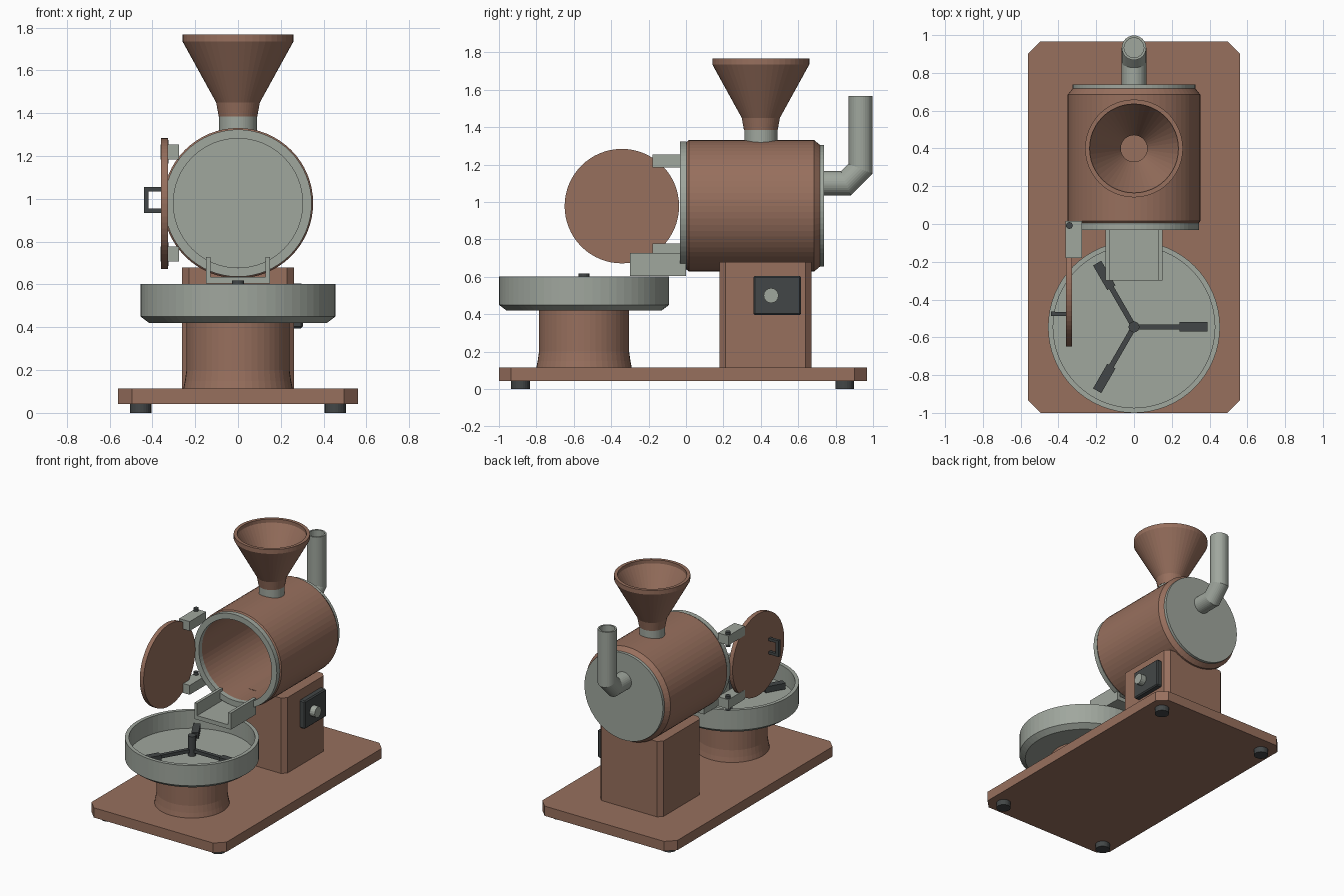
import bpy, bmesh
from math import sin, cos, pi, radians
from mathutils import Matrix, Vector

cube = bpy.data.objects.get("Cube")
if cube:
    bpy.data.objects.remove(cube, do_unlink=True)


def material(name, rgb):
    m = bpy.data.materials.new(name)
    m.use_nodes = True
    m.diffuse_color = (*rgb, 1)
    m.node_tree.nodes["Principled BSDF"].inputs["Base Color"].default_value = (*rgb, 1)
    return m


COPPER = material("copper_brown", (0.31, 0.16, 0.11))
STEEL = material("steel_grey", (0.35, 0.385, 0.34))
DARK = material("dark_grey", (0.055, 0.062, 0.063))

AXES = {"z": Matrix(), "y": Matrix.Rotation(-pi / 2, 4, "X"), "x": Matrix.Rotation(pi / 2, 4, "Y")}


def finish(name, bm, mat):
    bmesh.ops.recalc_face_normals(bm, faces=bm.faces)
    mesh = bpy.data.meshes.new(name)
    bm.to_mesh(mesh)
    bm.free()
    mesh.materials.append(mat)
    obj = bpy.data.objects.new(name, mesh)
    bpy.context.scene.collection.objects.link(obj)
    return obj


def skin(bm, rings, closed=False):
    """Bridge rings of vertices; a ring of one vertex is a tip."""
    pairs = list(zip(rings, rings[1:]))
    if closed:
        pairs.append((rings[-1], rings[0]))
    for a, b in pairs:
        n = max(len(a), len(b))
        for i in range(n):
            j = (i + 1) % n
            quad = [a[i % len(a)], a[j % len(a)], b[j % len(b)], b[i % len(b)]]
            bm.faces.new(list(dict.fromkeys(quad)))


def lathe(name, profile, mat, at=(0, 0, 0), axis="z", seg=48, closed=False):
    """Turn (radius, height) points around an axis."""
    bm = bmesh.new()
    rings = []
    for r, h in profile:
        n = seg if r else 1
        rings.append([bm.verts.new((r * cos(2 * pi * i / n), r * sin(2 * pi * i / n), h)) for i in range(n)])
    skin(bm, rings, closed)
    bm.transform(Matrix.Translation(at) @ AXES[axis])
    return finish(name, bm, mat)


def cylinder(name, r, lo, hi, mat, at=(0, 0, 0), axis="z", seg=48):
    return lathe(name, [(0, lo), (r, lo), (r, hi), (0, hi)], mat, at, axis, seg)


def box(name, lo, hi, mat, chamfer=0, upright_only=True, turn=None):
    lo, hi = Vector(lo), Vector(hi)
    bm = bmesh.new()
    bmesh.ops.create_cube(bm, size=1)
    bm.transform(Matrix.Translation((lo + hi) / 2) @ Matrix.Diagonal((*(hi - lo), 1)))
    if chamfer:
        edges = [e for e in bm.edges if not upright_only
                 or abs(e.verts[0].co.z - e.verts[1].co.z) > 1e-4]
        bmesh.ops.bevel(bm, geom=edges, offset=chamfer, segments=1, affect="EDGES")
    if turn:
        bm.transform(turn)
    return finish(name, bm, mat)


# Base plate and feet
box("base_plate", (-0.56, -1, 0.042), (0.56, 0.967, 0.115), COPPER, 0.065)
for side, x in (("right", -0.455), ("left", 0.455)):
    for end, y in (("front", -0.885), ("back", 0.848)):
        cylinder(f"{end}_{side}_foot", 0.05, 0, 0.045, DARK, (x, y, 0), seg=24)

# Rear housing with control panel and knob
box("housing", (-0.262, 0.18, 0.11), (0.262, 0.672, 0.68), COPPER, 0.032)
box("control_panel", (0.25, 0.36, 0.395), (0.303, 0.615, 0.605), DARK, 0.008, False)
cylinder("control_knob", 0.04, 0.3, 0.345, STEEL, (0, 0.455, 0.5), "x", 16)

# Roasting drum: hollow shell, front ring, back plate
DRUM = (0, 0, 0.98)
lathe("drum_shell", [(0.303, 0), (0.338, 0), (0.351, 0.015), (0.351, 0.685), (0.325, 0.717), (0.303, 0.717)],
      COPPER, DRUM, "y", 64, True)
lathe("drum_front_ring", [(0.302, -0.032), (0.344, -0.032), (0.344, 0.004), (0.302, 0.004)],
      STEEL, DRUM, "y", 64, True)
cylinder("drum_back_plate", 0.325, 0.715, 0.738, STEEL, DRUM, "y", 64)

# Exhaust pipe: mitred elbow, open top
bm = bmesh.new()
rings = []
for y, z, tilt, r in ((0.73, 1.1, 0, 0.065), (0.855, 1.1, 22.5, 0.065), (0.933, 1.178, 67.5, 0.065),
                      (0.933, 1.566, 90, 0.065), (0.933, 1.566, 90, 0.052), (0.933, 1.22, 90, 0.052)):
    t = radians(tilt)
    stretch = r / cos(radians(22.5)) if tilt % 90 else r
    ring = []
    for i in range(32):
        a = 2 * pi * i / 32
        b = stretch * sin(a)
        ring.append(bm.verts.new((r * cos(a), y - b * sin(t), z + b * cos(t))))
    rings.append(ring)
skin(bm, rings)
bm.faces.new(rings[0])
bm.faces.new(rings[-1])
finish("exhaust_pipe", bm, STEEL)

# Hopper and collar
HOPPER = (0, 0.4, 0)
cylinder("hopper_collar", 0.088, 1.3, 1.386, STEEL, HOPPER)
lathe("hopper", [(0, 1.385), (0.09, 1.385), (0.102, 1.45), (0.259, 1.735), (0.259, 1.767), (0.235, 1.767),
                 (0.235, 1.74), (0.07, 1.45), (0.07, 1.4), (0, 1.4)], COPPER, HOPPER)

# Cooling tray on its pedestal
TRAY = (0, -0.545, 0)
lathe("tray_pedestal", [(0, 0.11), (0.256, 0.11), (0.248, 0.15), (0.241, 0.2), (0.241, 0.43), (0, 0.43)],
      COPPER, TRAY)
lathe("cooling_tray", [(0, 0.42), (0.415, 0.42), (0.455, 0.45), (0.455, 0.602), (0.428, 0.602),
                       (0.428, 0.47), (0, 0.47)], STEEL, TRAY, seg=64)

# Stirrer: hub and three arms with paddles
cylinder("stirrer_hub", 0.029, 0.46, 0.618, DARK, TRAY, seg=16)
for i in range(3):
    turn = Matrix.Translation(TRAY) @ Matrix.Rotation(i * 2 * pi / 3, 4, "Z")
    box(f"stirrer_arm_{i + 1}", (0, -0.014, 0.495), (0.26, 0.014, 0.52), DARK, turn=turn)
    box(f"stirrer_paddle_{i + 1}", (0.24, -0.025, 0.48), (0.39, 0.025, 0.525), DARK, turn=turn)

# Discharge chute
box("chute_floor", (-0.15, -0.3, 0.605), (0.15, 0, 0.636), STEEL)
for side, s in (("right", -1), ("left", 1)):
    xs = sorted((s * 0.128, s * 0.15))
    box(f"chute_{side}_wall", (xs[0], -0.3, 0.605), (xs[1], 0, 0.728), STEEL)

# Open door, hinges and handle
cylinder("door", 0.306, -0.36, -0.328, COPPER, (0, -0.343, 0.978), "x", 64)
for level, z in (("upper", 1.22), ("lower", 0.742)):
    box(f"{level}_hinge_bracket", (-0.362, -0.18, z - 0.035), (-0.275, 0.015, z + 0.035), STEEL)
    cylinder(f"{level}_hinge_pin", 0.018, z - 0.055, z + 0.055, DARK, (-0.342, -0.008, 0), seg=16)
box("handle_grip", (-0.44, -0.488, 0.934), (-0.418, -0.464, 1.056), DARK)
for level, z in (("upper", 1.045), ("lower", 0.945)):
    box(f"{level}_handle_post", (-0.43, -0.487, z - 0.01), (-0.35, -0.465, z + 0.01), DARK)
